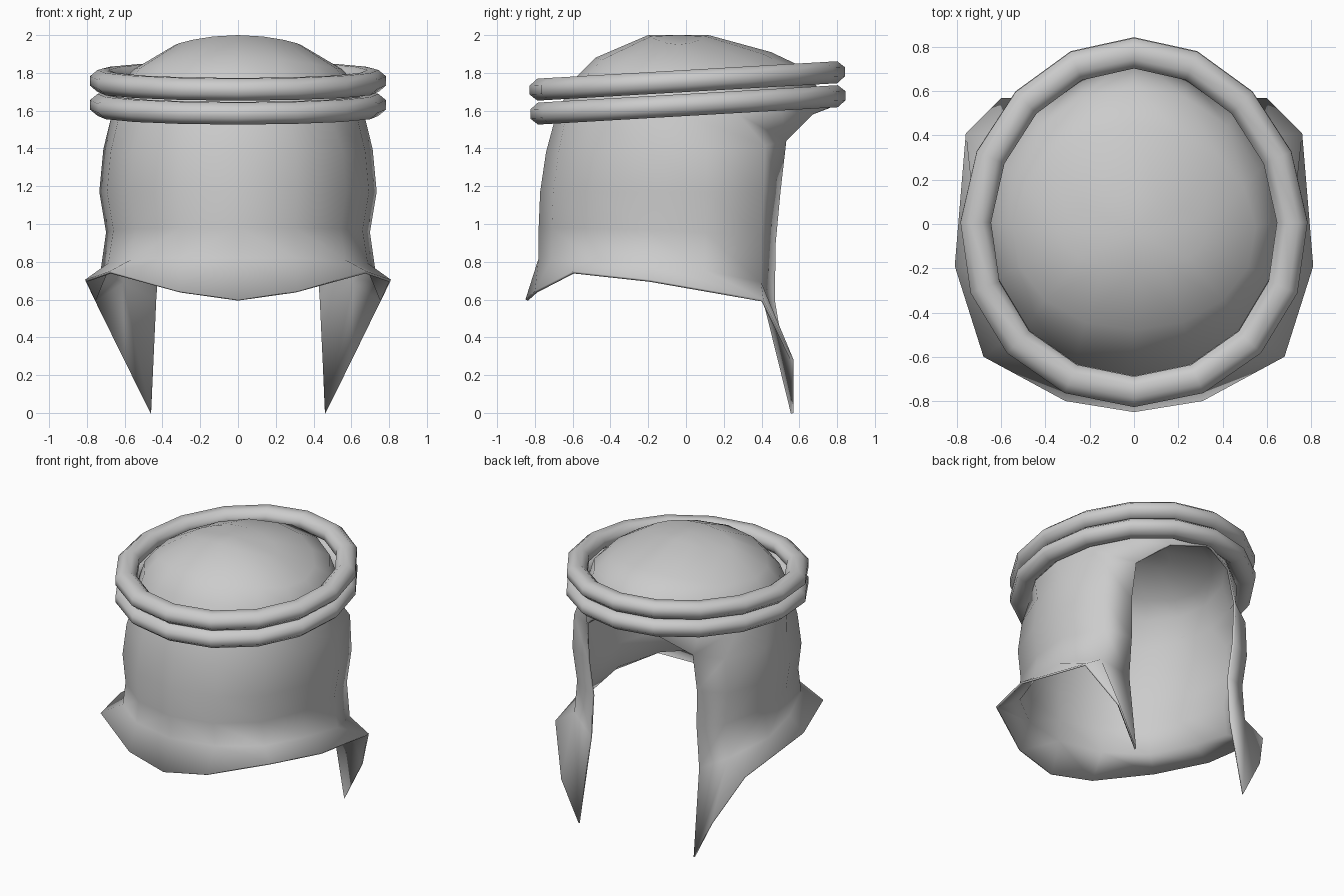
import bpy, bmesh, math

if "Cube" in bpy.data.objects:
    bpy.data.objects.remove(bpy.data.objects["Cube"])


def finish(obj, angle):
    bpy.ops.object.select_all(action='DESELECT')
    obj.select_set(True)
    bpy.context.view_layer.objects.active = obj
    bpy.ops.object.shade_smooth_by_angle(angle=math.radians(angle))


def new_object(name, bm):
    mesh = bpy.data.meshes.new(name)
    bm.to_mesh(mesh)
    bm.free()
    obj = bpy.data.objects.new(name, mesh)
    bpy.context.collection.objects.link(obj)
    return obj


# Head cloth: half of a 16-sided crown, then a drape with an open face at +y
def crown_row(rx, y0, y1, z0, zside, z1):
    row = []
    for j in range(9):
        a = math.pi * j / 8
        s, c = math.sin(a), -math.cos(a)
        end = z0 + (z1 - z0) * (c + 1) / 2
        side = zside - (z0 + z1) / 2
        row.append((rx * s * (1 - 0.05 * c) if 0 < j < 8 else 0.0,
                    (y0 + y1) / 2 + (y1 - y0) / 2 * c, end + side * s * s))
    return row


rows = [
    crown_row(0.33, -0.20, 0.12, 2.0, 1.95, 2.0),
    crown_row(0.55, -0.48, 0.45, 1.88, 1.82, 1.91),
    crown_row(0.625, -0.60, 0.62, 1.76, 1.74, 1.83),
    crown_row(0.67, -0.69, 0.71, 1.57, 1.57, 1.61),
]
rows[3][7] = (0.25, 0.67, 1.58)
rows[3][8] = (0, 0.77, 1.62)

outline = [(0, -0.78), (0.31, -0.71), (0.56, -0.51), (0.68, -0.20),
           (0.72, 0.10), (0.61, 0.40), (0.43, 0.475)]
# scale x, scale y, backward shift of the face edge, height, drop of the face edge
for sx, sy, dy, z, drop in [(0.99, 0.95, 0.08, 1.38, 0.06),
                            (1.02, 0.99, 0.03, 1.17, 0.0),
                            (0.97, 1.0, 0.0, 0.98, -0.08),
                            (1.01, 1.0, -0.005, 0.82, -0.22)]:
    rows.append([(x * sx, y * sy + dy * (j / 6) ** 4, z + drop * (j / 6) ** 3)
                 for j, (x, y) in enumerate(outline)])

hem = [(0, -0.85, 0.60), (0.31, -0.80, 0.645), (0.68, -0.60, 0.75),
       (0.81, -0.19, 0.705), (0.76, 0.41, 0.60), (0.60, 0.57, 0.28),
       (0.46, 0.57, 0.0)]
rows.append(hem)

bm = bmesh.new()
apex = bm.verts.new((0, -0.04, 2.0))
grid = [[bm.verts.new(p) for p in row] for row in rows]
for a, b in zip(grid[0], grid[0][1:]):
    bm.faces.new((apex, a, b))
for up, low in zip(grid, grid[1:]):
    for j in range(min(len(up), len(low)) - 1):
        bm.faces.new((up[j], low[j], low[j + 1], up[j + 1]))
# brow corner
bm.faces.new((grid[3][6], grid[4][6], grid[3][7]))
cloth = new_object("head_cloth", bm)
mirror = cloth.modifiers.new("mirror", 'MIRROR')
mirror.use_clip = True
solid = cloth.modifiers.new("thickness", 'SOLIDIFY')
solid.thickness = 0.015
solid.offset = -1
finish(cloth, 85)


# Head cords: two tilted egg-shaped rings, 16 sides around and 8 in section
def cord(name, z, y):
    bm = bmesh.new()
    loops = []
    for i in range(16):
        a = 2 * math.pi * i / 16
        loop = []
        for k in range(8):
            t = 2 * math.pi * (k + 0.5) / 8
            r = 0.075 * math.cos(t)
            px = (0.715 + r) * math.cos(a) * (1 - 0.05 * math.sin(a))
            py = (0.765 + r) * math.sin(a) + y
            loop.append(bm.verts.new((px, py,
                                      z + 0.063 * math.sin(t) + 0.058 * py)))
        loops.append(loop)
    for i in range(16):
        p, q = loops[i], loops[(i + 1) % 16]
        for k in range(8):
            m = (k + 1) % 8
            bm.faces.new((p[k], q[k], q[m], p[m]))
    finish(new_object(name, bm), 60)


cord("upper_cord", 1.757, 0.007)
cord("lower_cord", 1.63, 0.01)
